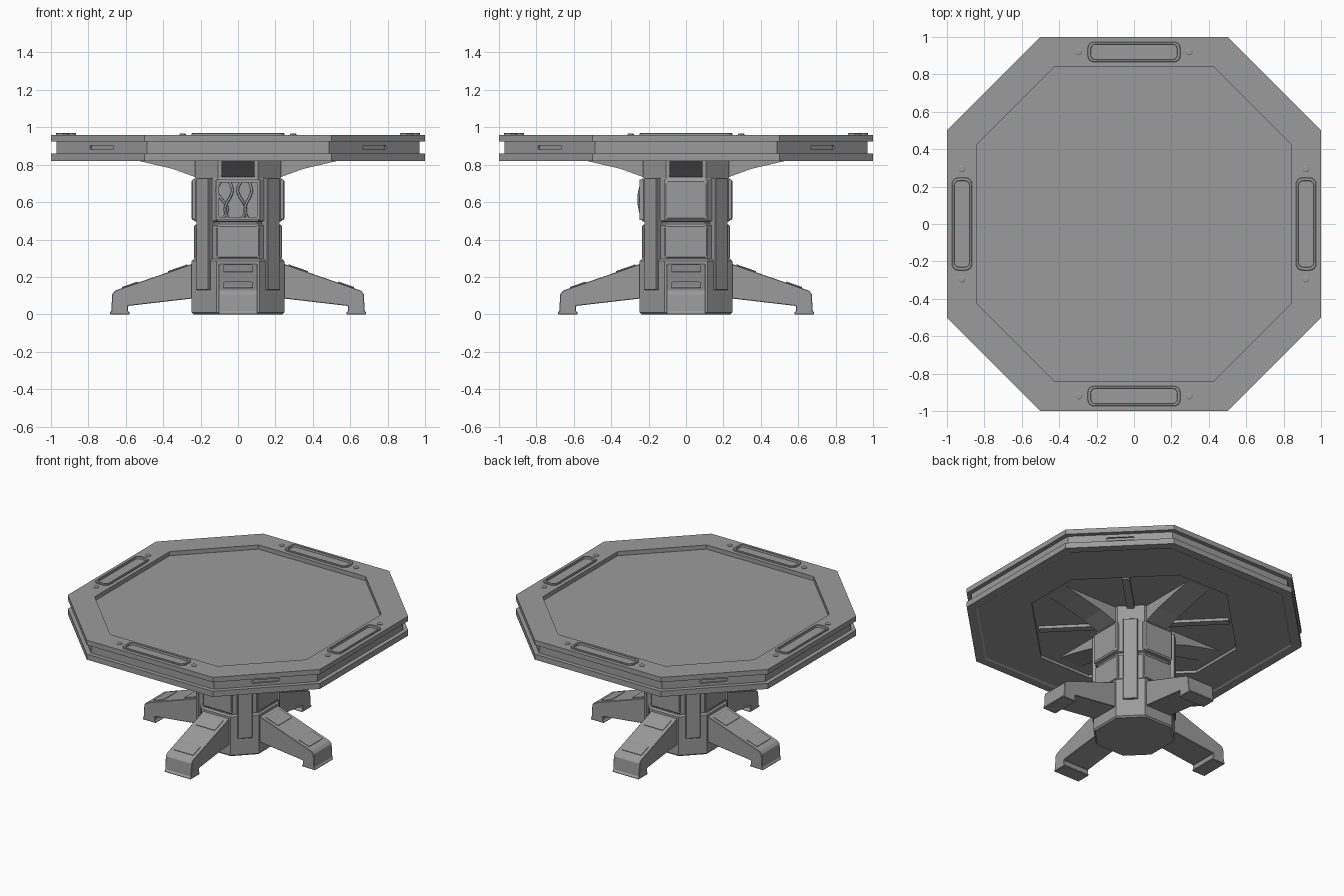
import bpy, bmesh
from math import pi, cos, sin, sqrt
from mathutils import Matrix, Vector

if "Cube" in bpy.data.objects:
    bpy.data.objects.remove(bpy.data.objects["Cube"], do_unlink=True)

grey = bpy.data.materials.new("plain_grey")
grey.use_nodes = True
grey.diffuse_color = (0.33, 0.33, 0.33, 1)
grey.node_tree.nodes["Principled BSDF"].inputs["Base Color"].default_value = grey.diffuse_color


def finish(name, bm, matrix=Matrix()):
    bmesh.ops.recalc_face_normals(bm, faces=bm.faces)
    bm.transform(matrix)
    mesh = bpy.data.meshes.new(name)
    bm.to_mesh(mesh)
    bm.free()
    mesh.materials.append(grey)
    ob = bpy.data.objects.new(name, mesh)
    bpy.context.collection.objects.link(ob)
    return ob


def octagon(a, h):
    # a: distance to the flat sides, h: half length of a flat side
    return [(a, -h), (a, h), (h, a), (-h, a), (-a, h), (-a, -h), (-h, -a), (h, -a)]


def rounded(hx, hy, r, steps=4):
    pts = []
    for q, (sx, sy) in enumerate([(1, 1), (-1, 1), (-1, -1), (1, -1)]):
        for i in range(steps + 1):
            t = (q + i / steps) * pi / 2
            pts.append((sx * (hx - r) + r * cos(t), sy * (hy - r) + r * sin(t)))
    return pts


def loft(name, rings, matrix=Matrix()):
    # rings: list of (outline, z), stitched in order and capped
    bm = bmesh.new()
    loops = [[bm.verts.new((x, y, z)) for x, y in pts] for pts, z in rings]
    for a, b in zip(loops, loops[1:]):
        for i in range(len(a)):
            j = (i + 1) % len(a)
            bm.faces.new((a[i], a[j], b[j], b[i]))
    bm.faces.new(loops[0])
    bm.faces.new(loops[-1])
    return finish(name, bm, matrix)


def prism(name, profile, half, matrix=Matrix(), bevel=0):
    # profile in (radius, height), extruded sideways
    bm = bmesh.new()
    face = bm.faces.new([bm.verts.new((r, -half, z)) for r, z in profile])
    new = bmesh.ops.extrude_face_region(bm, geom=[face])["geom"]
    bmesh.ops.translate(bm, vec=(0, 2 * half, 0),
                        verts=[v for v in new if isinstance(v, bmesh.types.BMVert)])
    if bevel:
        bmesh.ops.bevel(bm, geom=bm.edges[:], offset=bevel, segments=1, affect='EDGES')
    return finish(name, bm, matrix)


def turn(k):
    return Matrix.Rotation(k * pi / 4, 4, 'Z')


def outward(r, z):
    # local xy plane stood up on a face that looks along +x
    return Matrix.Translation((r, 0, z)) @ Matrix(((0, 0, 1, 0), (1, 0, 0, 0),
                                                   (0, 1, 0, 0), (0, 0, 0, 1)))


# Table top: two slabs with a groove between, sunken playing field, hollow underside
top_rings = [(.70, .20, .845), (.70, .20, .826), (.93, .47, .826), (.94, .475, .82),
             (1, .5, .82), (1, .5, .86), (.97, .487, .86), (.97, .487, .925),
             (1, .5, .925), (1, .5, .96), (.84, .425, .96), (.84, .425, .93)]
table_top = loft("table_top", [(octagon(a, h), z) for a, h, z in top_rings])

# Openings for the trays and for the slots in the diagonal edges
cutters = []
for k in range(0, 8, 2):
    cutters.append(loft("tray_cutter", [(rounded(.045, .235, .028), .932),
                                        (rounded(.045, .235, .028), 1)],
                        turn(k) @ Matrix.Translation((.92, 0, 0))))
    edge = (.97 + .487) / sqrt(2)
    cutters.append(loft("slot_cutter", [(rounded(.09, .011, .008), -.012),
                                        (rounded(.09, .011, .008), .02)],
                        turn(k + 1) @ outward(edge, .892)))
bpy.context.view_layer.objects.active = table_top
for c in cutters:
    c.hide_render = True
    mod = table_top.modifiers.new("cut", 'BOOLEAN')
    mod.operation, mod.object, mod.solver = 'DIFFERENCE', c, 'EXACT'
    bpy.ops.object.modifier_apply(modifier=mod.name)
for c in cutters:
    bpy.data.objects.remove(c, do_unlink=True)

# Trays with a raised rim, and a stud at each end
for k in range(0, 8, 2):
    place = turn(k) @ Matrix.Translation((.92, 0, 0))
    loft("tray", [(rounded(.054, .248, .034), .955), (rounded(.054, .248, .034), .966),
                  (rounded(.051, .245, .031), .969), (rounded(.042, .232, .026), .969),
                  (rounded(.038, .228, .022), .937)], place)
    for s in (-1, 1):
        loft("stud", [(rounded(.018, .018, .0179), .955), (rounded(.018, .018, .0179), .964),
                      (rounded(.013, .013, .0129), .967)],
             place @ Matrix.Translation((0, s * .295, 0)))

# Pedestal: base, middle and upper bands parted by grooves
bands = [(.238, 0), (.248, .01), (.248, .285), (.238, .295), (.232, .295), (.232, .475),
         (.222, .482), (.222, .495), (.236, .50), (.236, .72), (.230, .73), (.230, .845)]
loft("pedestal", [(octagon(a, a * .46), z) for a, z in bands])

leg_profile = [(.20, .285), (.25, .268), (.655, .128), (.672, .11), (.678, .015), (.685, .012),
               (.685, 0), (.58, 0), (.58, .012), (.587, .015), (.587, .045), (.20, .09)]
brace_profile = [(.20, .85), (.20, .725), (.24, .738), (.35, .778), (.53, .82), (.68, .85)]
slope = Vector((.405, 0, -.14)).normalized()

for k in range(0, 8, 2):
    # Legs with raised plates on the sloping top
    prism("leg", leg_profile, .104, turn(k), .003)
    for along, length in ((.075, .055), (.345, .045)):
        mid = Vector((.25, 0, .268)) + slope * along
        tilt = Matrix.Translation(mid) @ Matrix.Rotation(math_angle := .333, 4, 'Y')
        loft("leg_plate", [(rounded(length, .078, .008), -.004),
                           (rounded(length, .078, .008), .004),
                           (rounded(length - .004, .074, .006), .006)], turn(k) @ tilt)

    # Braces below the top, and ribs on the diagonals
    prism("brace", brace_profile, .088, turn(k))
    prism("rib", [(.2, .85), (.2, .824), (.62, .824), (.62, .85)], .025, turn(k + 1))

    # Panels on the flat sides of the pedestal
    if k != 6:
        loft("upper_panel", [(rounded(.118, .108, .012), -.01), (rounded(.118, .108, .012), .006),
                             (rounded(.108, .098, .01), .013)], turn(k) @ outward(.236, .612))
    loft("middle_panel", [(rounded(.114, .086, .008), -.01), (rounded(.114, .086, .008), .003),
                          (rounded(.110, .082, .008), .006)], turn(k) @ outward(.230, .388))

    # Long upright strips on the diagonal sides
    strip_r = .248 * 1.46 / sqrt(2)
    loft("upright_strip", [(rounded(.048, .30, .004), -.03), (rounded(.048, .30, .004), .010),
                           (rounded(.044, .296, .004), .014)],
         turn(k + 1) @ outward(strip_r, .43))

# Open front bay: frame and loose cables
for s in (-1, 1):
    loft("bay_side", [(rounded(.008, .108, .004), -.01), (rounded(.008, .108, .004), .013)],
         turn(6) @ outward(.236, .612) @ Matrix.Translation((s * .11, 0, 0)))
    loft("bay_end", [(rounded(.118, .008, .004), -.01), (rounded(.118, .008, .004), .013)],
         turn(6) @ outward(.236, .612 + s * .1))
for x, sway, bulge in ((-.085, .03, .012), (-.05, -.02, .02), (.02, .022, .016), (.055, -.018, .022)):
    curve = bpy.data.curves.new("cable", 'CURVE')
    curve.dimensions = '3D'
    curve.bevel_depth, curve.bevel_resolution = .007, 1
    line = curve.splines.new('POLY')
    line.points.add(12)
    for i, p in enumerate(line.points):
        t = i / 12
        p.co = (x + sway * sin(t * 2 * pi), -.232 - bulge * sin(t * pi), .51 + .205 * t, 1)
    curve.materials.append(grey)
    bpy.context.collection.objects.link(bpy.data.objects.new("cable", curve))
